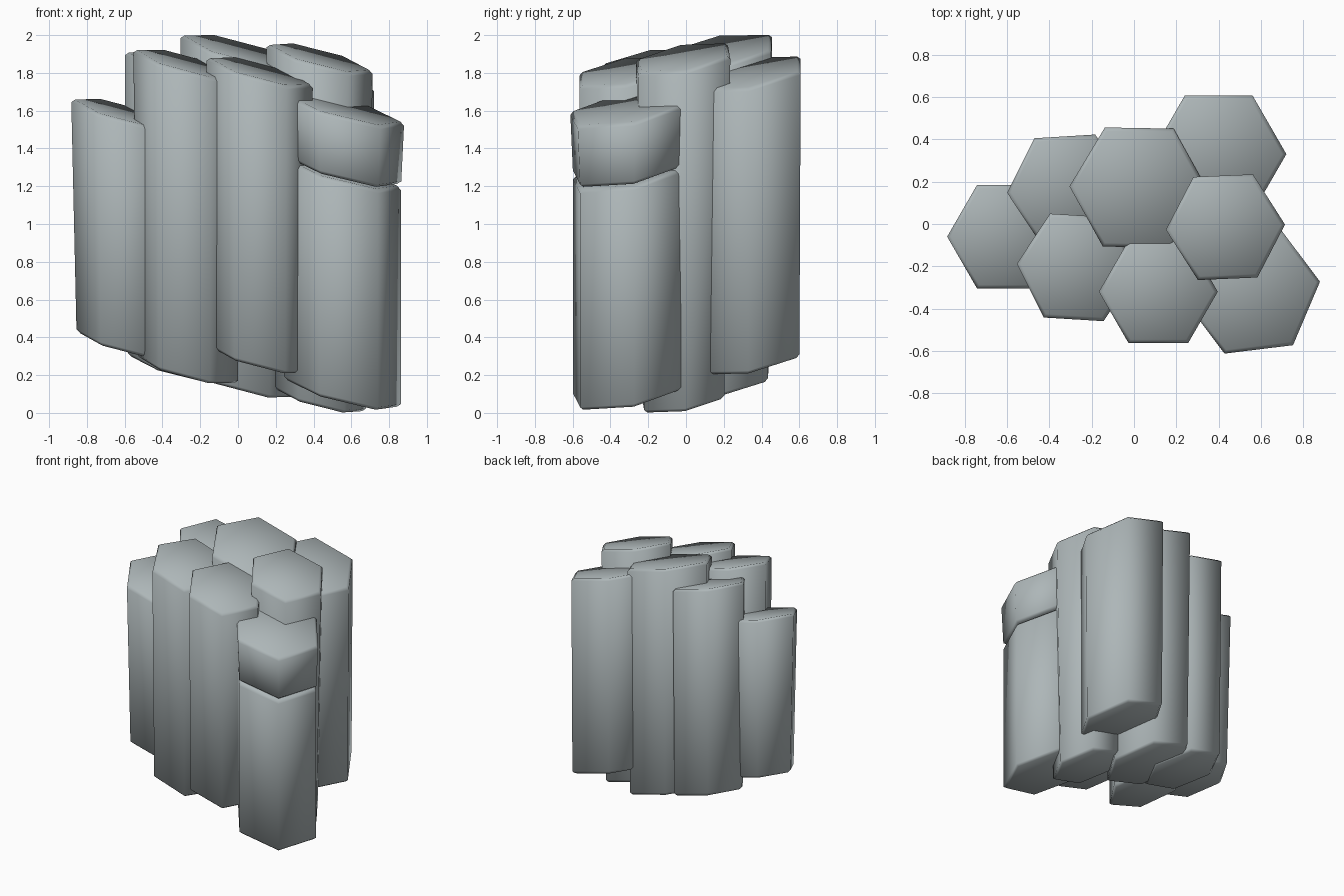
import bpy, bmesh, math

if "Cube" in bpy.data.objects:
    bpy.data.objects.remove(bpy.data.objects["Cube"])

SLOPE_X, SLOPE_Y = -0.26, 0.17   # shared tilt of every break surface

stone = bpy.data.materials.new("grey_stone")
stone.diffuse_color = (0.42, 0.47, 0.48, 1)
stone.use_nodes = True
stone.node_tree.nodes["Principled BSDF"].inputs["Base Color"].default_value = stone.diffuse_color


def column(name, cx, cy, r_top, r_bot, turn, z_bot, z_top, bevel=0.018):
    """Six-sided stone column with tilted ends, softened rims and smooth sides."""
    bm = bmesh.new()
    rings = []
    for r, z in ((r_bot, z_bot), (r_top, z_top)):
        ring = []
        for i in range(6):
            a = math.radians(60 * i + turn)
            dx, dy = r * math.cos(a), r * math.sin(a)
            ring.append(bm.verts.new((cx + dx, cy + dy,
                                      z + SLOPE_X * dx + SLOPE_Y * dy)))
        rings.append(ring)
    low, high = rings
    caps = [bm.faces.new(low[::-1]), bm.faces.new(high)]
    for i in range(6):
        j = (i + 1) % 6
        bm.faces.new((low[i], low[j], high[j], high[i]))
    rims = [e for f in caps for e in f.edges]
    bmesh.ops.bevel(bm, geom=rims, offset=bevel, segments=1,
                    affect='EDGES', profile=0.5)
    bmesh.ops.recalc_face_normals(bm, faces=bm.faces)
    for f in bm.faces:
        f.smooth = True
    me = bpy.data.meshes.new(name)
    bm.to_mesh(me)
    bm.free()
    me.materials.append(stone)
    ob = bpy.data.objects.new(name, me)
    bpy.context.collection.objects.link(ob)
    return ob


# Whole columns: centre x, y, top radius, bottom radius, turn, bottom z, top z
column("left_column", -0.600, -0.06, 0.283, 0.255, 0, 0.360, 1.590)
column("back_left_column", -0.312, 0.165, 0.288, 0.275, 3.5, 0.235, 1.840)
column("front_left_column", -0.270, -0.205, 0.284, 0.270, -3.5, 0.225, 1.850)
column("centre_column", 0.020, 0.172, 0.325, 0.305, -1, 0.160, 1.917)
column("front_column", 0.115, -0.32, 0.281, 0.270, 0, 0.280, 1.810)
column("right_column", 0.432, -0.015, 0.282, 0.245, 2.5, 0.066, 1.882)
column("back_right_column", 0.400, 0.33, 0.320, 0.312, 0, 0.285, 1.803)

# Cracked column at the front right, in two drums
column("front_right_lower_drum", 0.553, -0.312, 0.311, 0.311, 7, 0.102, 1.272)
column("front_right_upper_drum", 0.555, -0.312, 0.327, 0.311, 7, 1.282, 1.615)
